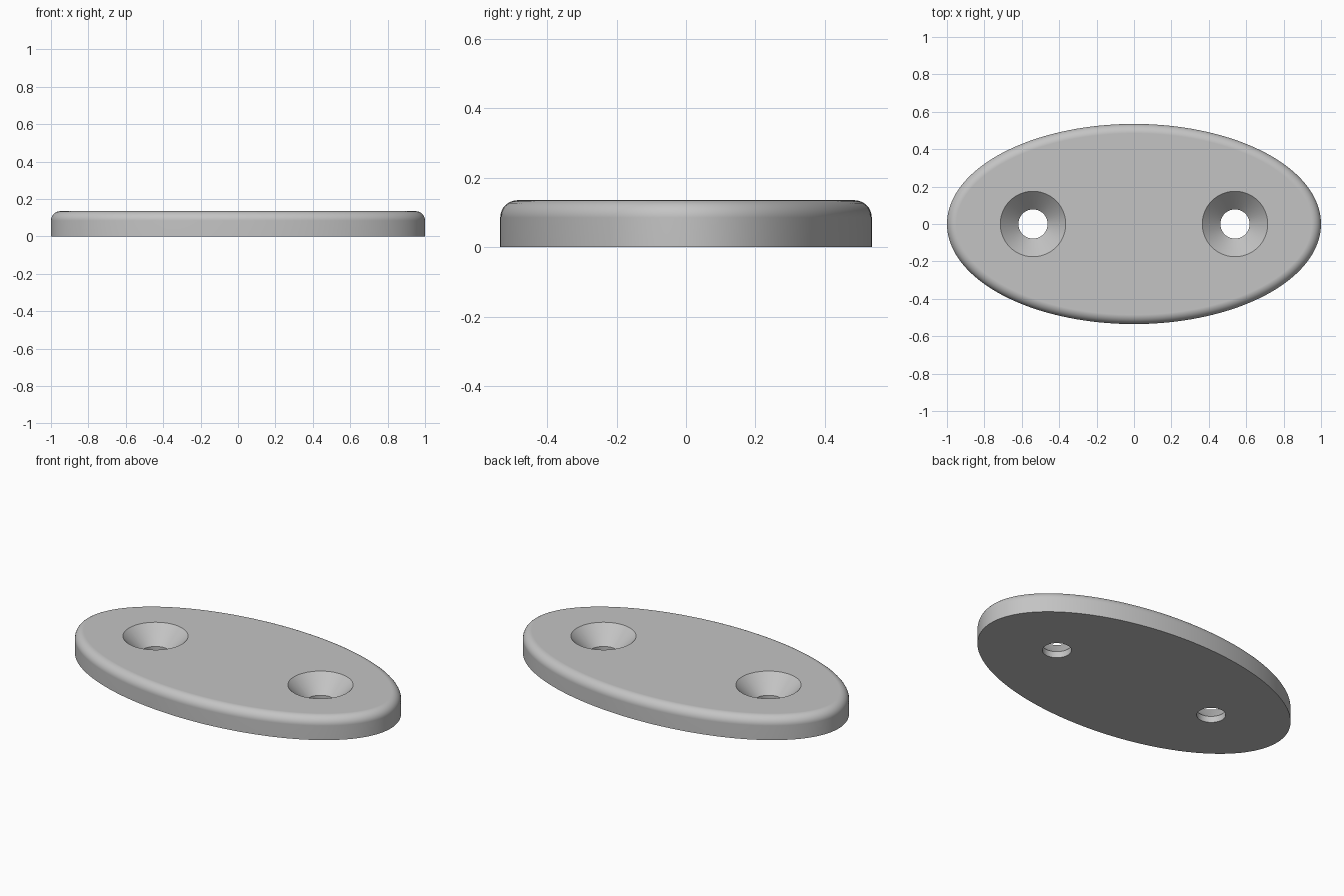
import bpy
import bmesh
from math import cos, sin, pi, hypot, radians

if "Cube" in bpy.data.objects:
    bpy.data.objects.remove(bpy.data.objects["Cube"], do_unlink=True)

LENGTH, WIDTH, HEIGHT = 1.0, 0.535, 0.135   # half length, half width, thickness
ROUND = 0.05                                # top edge rounding
HOLE_X, HOLE_R, SINK_R, SINK_Z = 0.54, 0.078, 0.175, 0.037


def oval(a, b, inset, z, count):
    """Ring of points on an ellipse, moved inward along its normal."""
    ring = []
    for i in range(count):
        t = 2 * pi * i / count
        nx, ny = b * cos(t), a * sin(t)
        n = hypot(nx, ny)
        ring.append((a * cos(t) - inset * nx / n, b * sin(t) - inset * ny / n, z))
    return ring


def loft(name, rings, x=0):
    """Closed solid skinned through rings from bottom to top."""
    bm = bmesh.new()
    loops = [[bm.verts.new(p) for p in ring] for ring in rings]
    for low, high in zip(loops, loops[1:]):
        for i in range(len(low)):
            j = (i + 1) % len(low)
            bm.faces.new((low[i], low[j], high[j], high[i]))
    bm.faces.new(loops[0][::-1])
    bm.faces.new(loops[-1])
    mesh = bpy.data.meshes.new(name)
    bm.to_mesh(mesh)
    bm.free()
    obj = bpy.data.objects.new(name, mesh)
    obj.location.x = x
    bpy.context.collection.objects.link(obj)
    return obj


grey = bpy.data.materials.new("plain grey")
grey.use_nodes = True
colour = (0.55, 0.55, 0.55, 1)
grey.diffuse_color = colour
grey.node_tree.nodes["Principled BSDF"].inputs["Base Color"].default_value = colour

# Oval plate with a rounded top edge
rings = [oval(LENGTH, WIDTH, 0, 0, 160)]
STEPS = 8
for k in range(STEPS + 1):
    a = pi / 2 * k / STEPS
    rings.append(oval(LENGTH, WIDTH, ROUND * (1 - cos(a)),
                      HEIGHT - ROUND * (1 - sin(a)), 160))
plate = loft("oval_plate", rings)
plate.data.materials.append(grey)
bpy.context.view_layer.objects.active = plate
plate.select_set(True)

# Countersunk screw holes
EXTRA = 0.05
slope = (SINK_R - HOLE_R) / (HEIGHT - SINK_Z)
profile = [(HOLE_R, -EXTRA), (HOLE_R, SINK_Z),
           (SINK_R + EXTRA * slope, HEIGHT + EXTRA)]
for side in (-1, 1):
    cutter = loft("hole_cutter", [oval(r, r, 0, z, 64) for r, z in profile],
                  side * HOLE_X)
    cutter.data.materials.append(grey)
    cutter.hide_render = True
    cut = plate.modifiers.new("screw_hole", "BOOLEAN")
    cut.operation = "DIFFERENCE"
    cut.solver = "EXACT"
    cut.object = cutter
    bpy.ops.object.modifier_apply(modifier=cut.name)
    bpy.data.objects.remove(cutter, do_unlink=True)

# Smooth sides, crisp rims and flat top
bpy.ops.object.shade_smooth_by_angle(angle=radians(30))
normals = plate.modifiers.new("flat_top_normals", "WEIGHTED_NORMAL")
normals.keep_sharp = True
